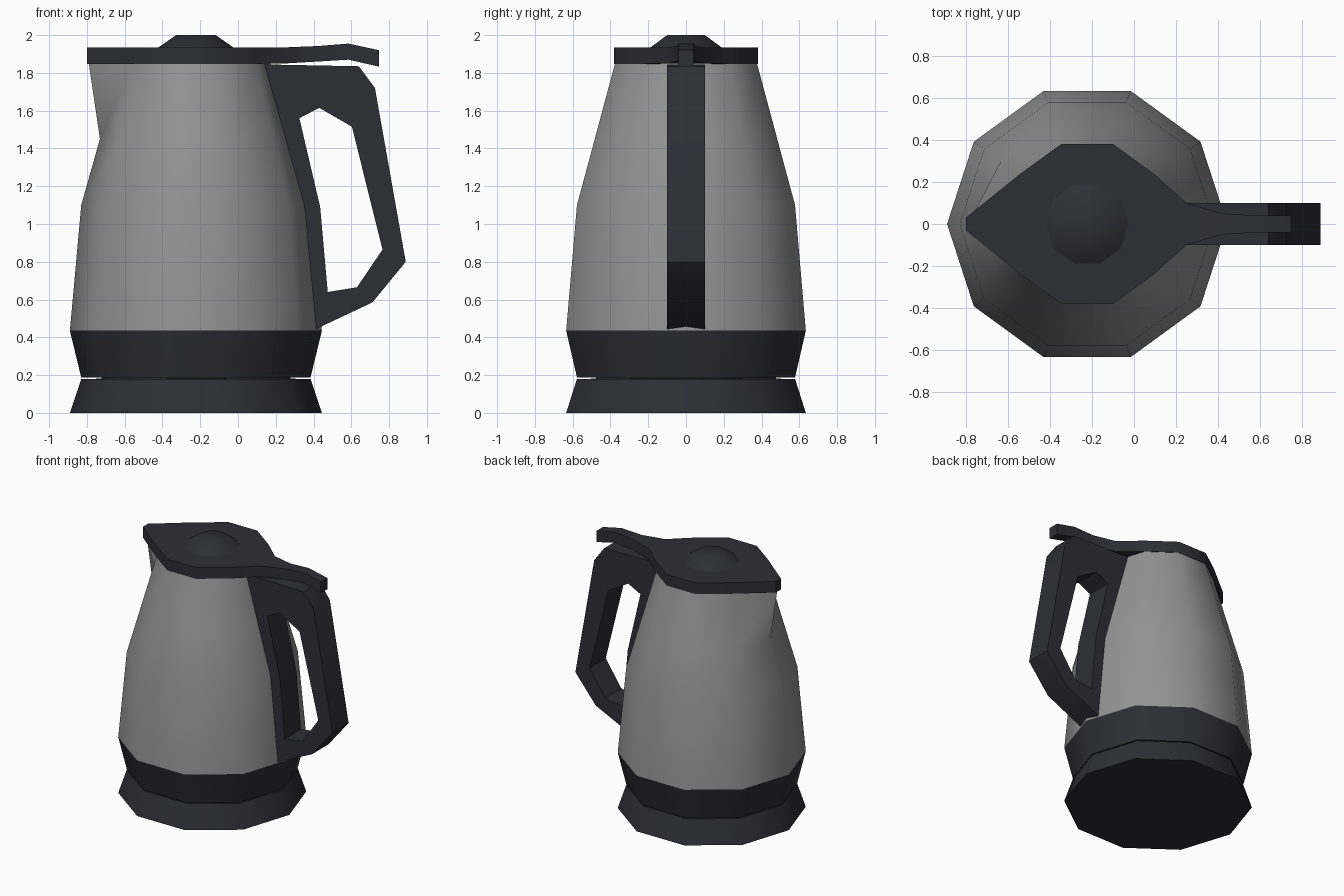
import bpy, bmesh, math

if "Cube" in bpy.data.objects:
    bpy.data.objects.remove(bpy.data.objects["Cube"])

CX = -0.223   # axis of the round parts
SIDES = 10


def material(name, rgb):
    m = bpy.data.materials.new(name)
    m.diffuse_color = (*rgb, 1)
    m.use_nodes = True
    m.node_tree.nodes["Principled BSDF"].inputs["Base Color"].default_value = m.diffuse_color
    return m


dark = material("dark_plastic", (0.027, 0.027, 0.037))
steel = material("brushed_steel", (0.29, 0.29, 0.295))


def finish(name, bm, mat, angle=40):
    bmesh.ops.recalc_face_normals(bm, faces=bm.faces)
    me = bpy.data.meshes.new(name)
    bm.to_mesh(me)
    bm.free()
    ob = bpy.data.objects.new(name, me)
    bpy.context.collection.objects.link(ob)
    me.materials.append(mat)
    bpy.ops.object.select_all(action='DESELECT')
    ob.select_set(True)
    bpy.context.view_layer.objects.active = ob
    bpy.ops.object.shade_smooth_by_angle(angle=math.radians(angle))
    return ob


def loft(bm, rings, closed=False):
    """Skin a list of equal-length vertex rings, capping the ends if open."""
    n = len(rings[0])
    pairs = list(zip(rings, rings[1:])) + ([(rings[-1], rings[0])] if closed else [])
    for a, b in pairs:
        for i in range(n):
            j = (i + 1) % n
            bm.faces.new((a[i], a[j], b[j], b[i]))
    if not closed:
        bm.faces.new(rings[0])
        bm.faces.new(rings[-1])


def lathe(bm, profile):
    rings = []
    for r, z in profile:
        rings.append([bm.verts.new((CX + r * math.cos(math.tau * i / SIDES),
                                    r * math.sin(math.tau * i / SIDES), z))
                      for i in range(SIDES)])
    loft(bm, rings)
    return rings


# power base, and the lower band of the jug with a thin gap between them
bm = bmesh.new()
lathe(bm, [(0.667, 0), (0.607, 0.18), (0.50, 0.181), (0.50, 0.189)])
finish("power_base", bm, dark)
bm = bmesh.new()
lathe(bm, [(0.607, 0.188), (0.667, 0.435)])
finish("lower_band", bm, dark)

# steel jug, the front ridge pulled out to a spout at the rim
bm = bmesh.new()
rings = lathe(bm, [(0.667, 0.435), (0.607, 1.10), (0.508, 1.45), (0.395, 1.85)])
rings[-1][SIDES // 2].co.x = -0.79
finish("jug", bm, steel)

# lid with thumb lever: rectangular sections (x, half width, bottom, top)
sections = [(-0.80, 0.03, 1.848, 1.935), (-0.547, 0.235, 1.848, 1.935),
            (-0.347, 0.38, 1.848, 1.935), (-0.099, 0.38, 1.848, 1.935),
            (0.10, 0.235, 1.848, 1.935), (0.25, 0.10, 1.85, 1.935),
            (0.42, 0.05, 1.86, 1.942), (0.585, 0.04, 1.87, 1.955),
            (0.747, 0.04, 1.833, 1.92)]
bm = bmesh.new()
loft(bm, [[bm.verts.new(p) for p in ((x, -w, b), (x, w, b), (x, w, t), (x, -w, t))]
          for x, w, b, t in sections])
finish("lid", bm, dark)

# raised knob in the middle of the lid
bm = bmesh.new()
lathe(bm, [(0.205, 1.93), (0.105, 2.0)])
finish("lid_knob", bm, dark)

# handle loop: outer and inner outline points paired around the opening
loop = [((0.13, 1.845), (0.325, 1.56)), ((0.64, 1.835), (0.43, 1.615)),
        ((0.725, 1.72), (0.603, 1.515)), ((0.888, 0.80), (0.765, 0.865)),
        ((0.712, 0.585), (0.63, 0.665)), ((0.415, 0.445), (0.475, 0.64)),
        ((0.352, 1.10), (0.435, 1.09))]
bm = bmesh.new()
W = 0.1
loft(bm, [[bm.verts.new(p) for p in ((o[0], -W, o[1]), (o[0], W, o[1]),
                                     (i[0], W, i[1]), (i[0], -W, i[1]))]
          for o, i in loop], closed=True)
finish("handle", bm, dark)
